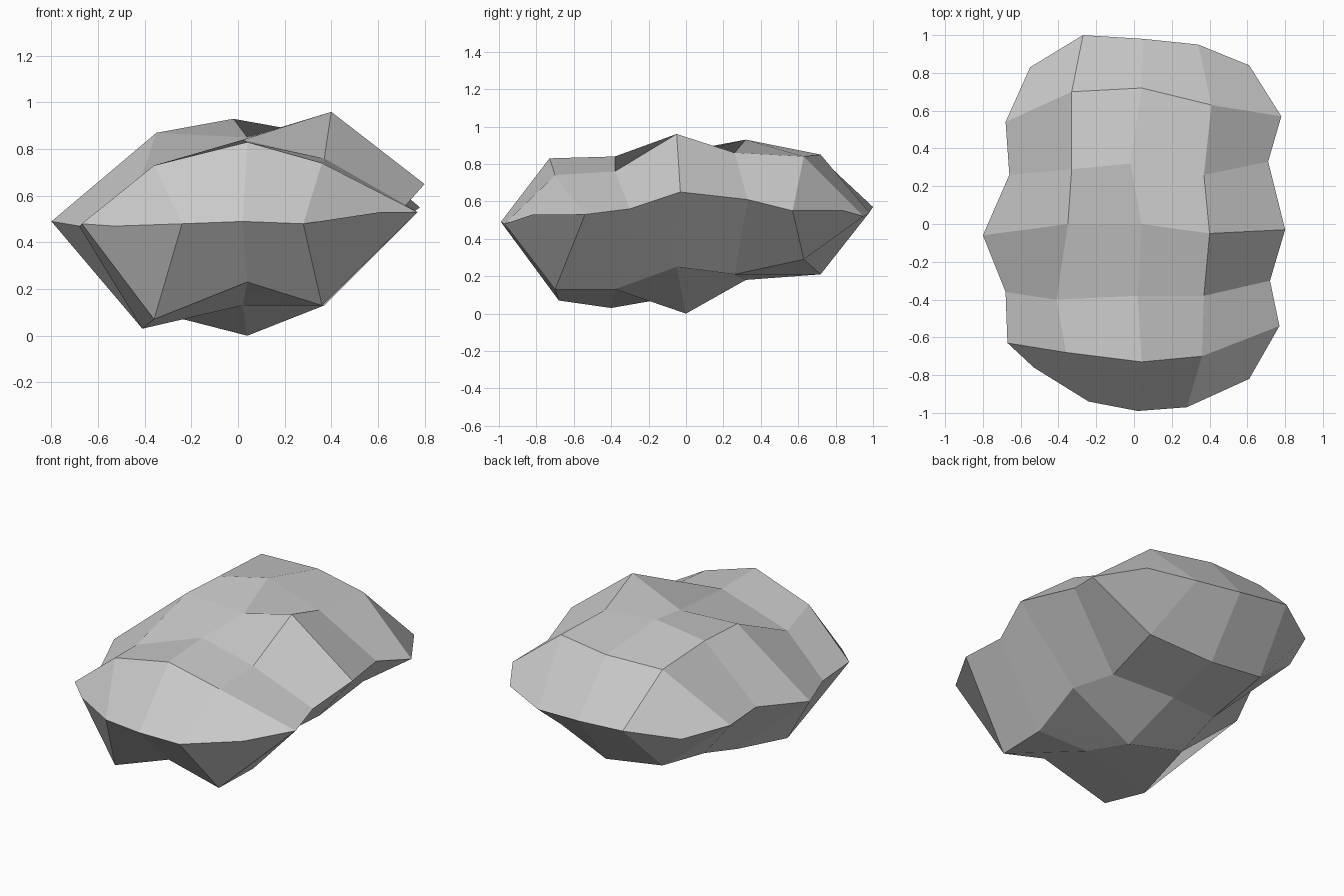
import bpy
import bmesh

default_cube = bpy.data.objects.get("Cube")
if default_cube:
    bpy.data.objects.remove(default_cube, do_unlink=True)


def make_material(name, colour):
    material = bpy.data.materials.new(name)
    material.use_nodes = True
    material.diffuse_color = colour
    shader = material.node_tree.nodes["Principled BSDF"]
    shader.inputs["Base Color"].default_value = colour
    shader.inputs["Roughness"].default_value = 0.9
    return material


# Cross-sections from front to back, each running right to left.
# Every section: across, along, upper height, lower height of the inner points.
front_tip = ((-.53, -.24, .02, .28, .61), (-.76, -.94, -.99, -.97, -.82),
             (.47, .48, .49, .48, .53), ())
front_slope = ((-.67, -.36, .04, .36, .77), (-.63, -.68, -.73, -.7, -.54),
               (.48, .73, .83, .74, .53), (.07, .23, .13))
front_waist = ((-.68, -.41, .02, .37, .72), (-.36, -.4, -.38, -.38, -.3),
               (.47, .69, .84, .76, .56), (.03, .13, .13))
middle = ((-.8, -.35, .04, .4, .8), (-.06, 0, 0, -.05, -.03),
          (.49, .87, .85, .96, .65), (.1, 0, .25))
back_waist = ((-.66, -.33, -.02, .37, .71), (.26, .29, .32, .26, .33),
              (.54, .87, .93, .86, .61), (.18, .18, .21))
back_slope = ((-.68, -.33, .04, .41, .78), (.54, .7, .72, .63, .57),
              (.54, .85, .85, .84, .55), (.26, .21, .29))
back_tip = ((-.55, -.27, .05, .34, .61), (.83, 1, .98, .95, .84),
            (.53, .57, .54, .52, .55), ())
sections = (front_tip, front_slope, front_waist, middle,
            back_waist, back_slope, back_tip)


def skin(mesh, rows, flip):
    """Bridge neighbouring rows of points with four-sided facets."""
    for near, far in zip(rows, rows[1:]):
        for a, b, c, d in zip(near, near[1:], far[1:], far):
            facet = (a, b, c, d)
            mesh.faces.new(facet[::-1] if flip else facet)


# Upper and lower shells share the points of the rim
mesh = bmesh.new()
upper_rows, lower_rows = [], []
for across, along, heights, depths in sections:
    upper = [mesh.verts.new(point) for point in zip(across, along, heights)]
    lower = list(upper)
    for column, depth in enumerate(depths, start=1):
        lower[column] = mesh.verts.new((across[column], along[column], depth))
    upper_rows.append(upper)
    lower_rows.append(lower)

skin(mesh, upper_rows, flip=False)
skin(mesh, lower_rows, flip=True)
bmesh.ops.recalc_face_normals(mesh, faces=mesh.faces)

# Faceted boulder object
boulder_mesh = bpy.data.meshes.new("boulder")
mesh.to_mesh(boulder_mesh)
mesh.free()
boulder_mesh.materials.append(make_material("stone grey", (0.6, 0.6, 0.6, 1)))
boulder = bpy.data.objects.new("boulder", boulder_mesh)
bpy.context.collection.objects.link(boulder)
